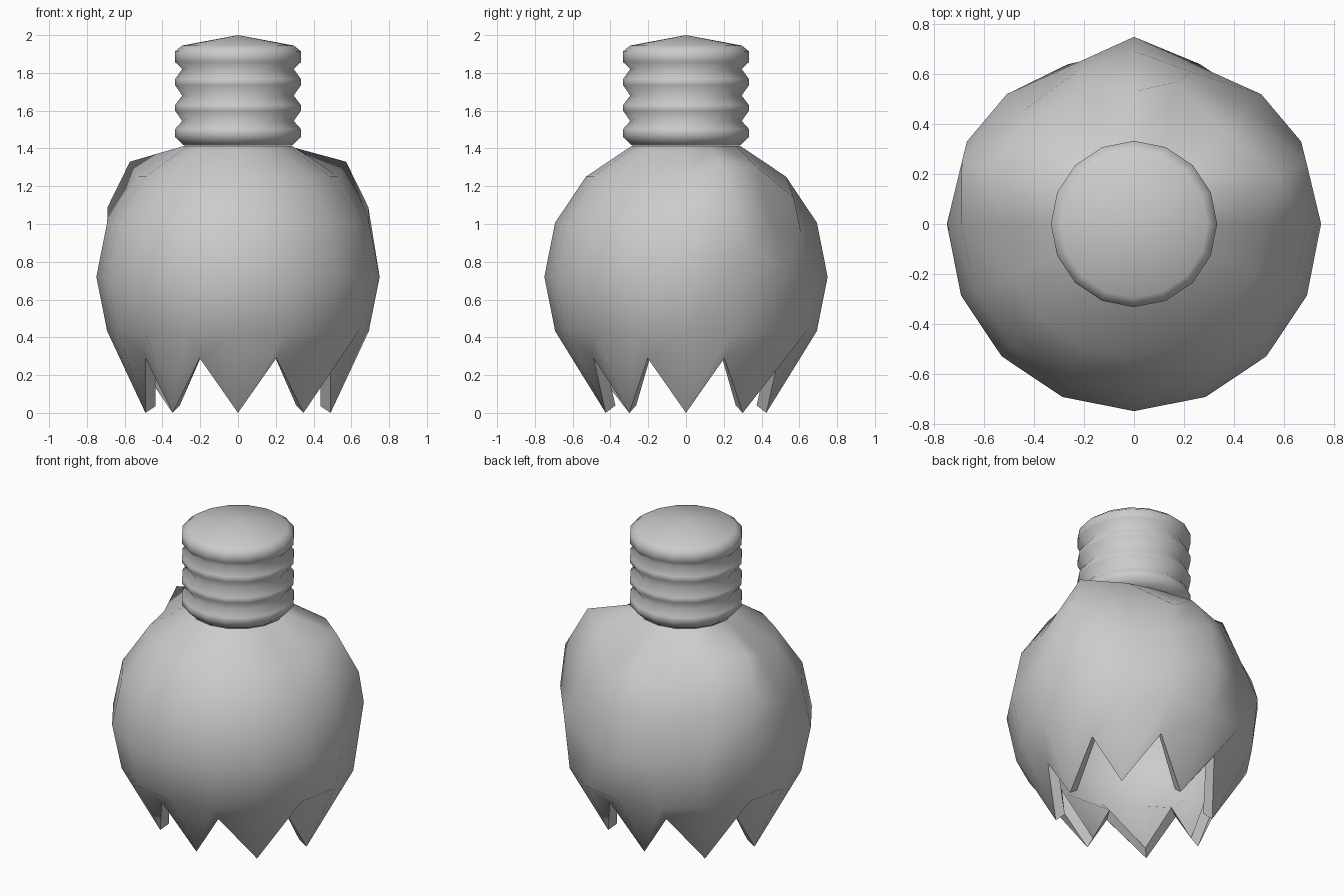
import bpy, bmesh, math

if "Cube" in bpy.data.objects:
    bpy.data.objects.remove(bpy.data.objects["Cube"])

SEG = 16
R, CZ = 0.75, 0.72


def ring_point(r, z, i):
    a = 2 * math.pi * i / SEG
    return [r * math.cos(a), r * math.sin(a), z]


def loft(name, rings, cap_top=None, cap_bottom=False):
    """Skin a list of 16-point rings, bottom to top."""
    bm = bmesh.new()
    rows = [[bm.verts.new(p) for p in ring] for ring in rings]
    for lo, hi in zip(rows, rows[1:]):
        for i in range(SEG):
            j = (i + 1) % SEG
            bm.faces.new((lo[i], lo[j], hi[j], hi[i]))
    if cap_bottom:
        bm.faces.new(rows[0][::-1])
    if cap_top is not None:
        apex = bm.verts.new((0, 0, cap_top))
        for i in range(SEG):
            bm.faces.new((rows[-1][i], rows[-1][(i + 1) % SEG], apex))
    me = bpy.data.meshes.new(name)
    bm.to_mesh(me)
    bm.free()
    ob = bpy.data.objects.new(name, me)
    bpy.context.collection.objects.link(ob)
    return ob


def smooth(ob, angle):
    bpy.ops.object.select_all(action='DESELECT')
    ob.select_set(True)
    bpy.context.view_layer.objects.active = ob
    bpy.ops.object.shade_smooth_by_angle(angle=math.radians(angle))


# Jagged broken rim: teeth alternate with notches
rim = []
for i in range(SEG):
    if i % 2:
        rim.append(ring_point(0.53, 0.29, i))
    else:
        p = ring_point(1, 0, i)
        rim.append([p[0] * 0.49, p[1] * 0.425, 0.0])

# Round glass shell, following sphere latitudes
rings = [rim]
for k in (-1, 0, 1, 2, 3):
    a = math.radians(22.5 * k)
    rings.append([ring_point(R * math.cos(a), CZ + R * math.sin(a), i) for i in range(SEG)])

# Dented facets at the back, mirrored left and right: (ring, column) -> position
dent = {
    (4, 1): (0.572, 0.19, 1.33), (4, 2): (0.36, 0.38, 1.30), (4, 3): (0.17, 0.57, 1.14),
    (3, 1): (0.69, 0.25, 1.09), (3, 2): (0.45, 0.45, 1.02), (3, 3): (0.23, 0.61, 0.95),
    (2, 1): (0.67, 0.33, 0.86), (2, 2): (0.51, 0.52, 0.78), (2, 3): (0.22, 0.65, 0.72),
}
for (row, col), (x, y, z) in dent.items():
    rings[row][col] = [x, y, z]
    rings[row][8 - col] = [-x, y, z]

shell = loft("glass_shell", rings)
mod = shell.modifiers.new("thickness", 'SOLIDIFY')
mod.thickness = 0.065
mod.offset = -1
bpy.context.view_layer.objects.active = shell
bpy.ops.object.modifier_apply(modifier=mod.name)
smooth(shell, 60)

# Threaded screw base with a shallow conical cap
profile = [(0.285, 1.415), (0.333, 1.46), (0.333, 1.503), (0.295, 1.545),
           (0.333, 1.60), (0.333, 1.63), (0.295, 1.68), (0.333, 1.735),
           (0.333, 1.767), (0.295, 1.82), (0.333, 1.857), (0.333, 1.915),
           (0.295, 1.945)]
base = loft("screw_base", [[ring_point(r, z, i) for i in range(SEG)] for r, z in profile],
            cap_top=2.0, cap_bottom=True)
smooth(base, 120)
